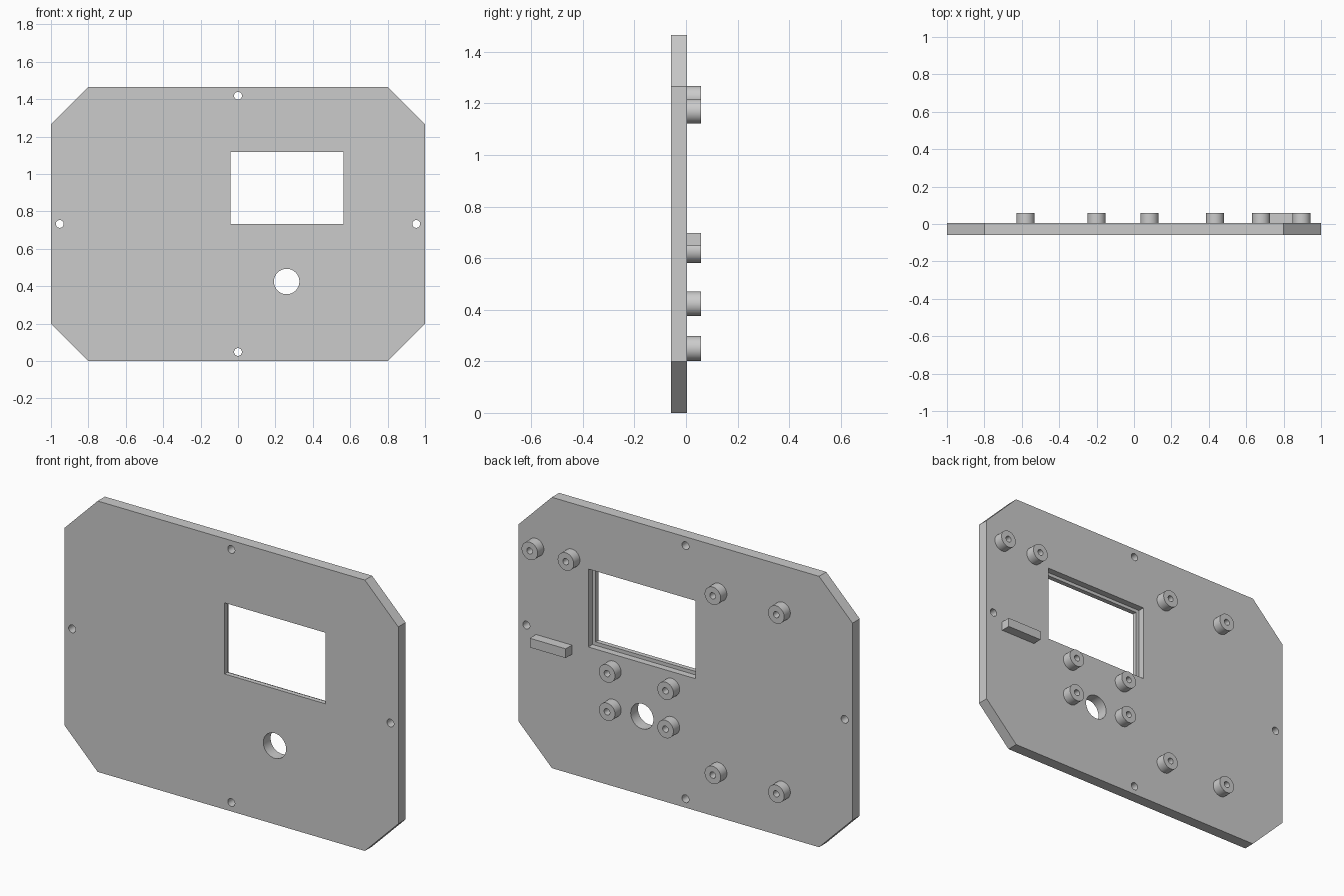
import bpy
import bmesh
import math
from mathutils import Matrix

if "Cube" in bpy.data.objects:
    bpy.data.objects.remove(bpy.data.objects["Cube"])

FRONT, BACK, TIP = -0.0575, 0.0045, 0.0575   # y of plate front, plate back, boss tips

grey = bpy.data.materials.new("light_grey")
grey.diffuse_color = (0.6, 0.6, 0.6, 1)
grey.use_nodes = True
grey.node_tree.nodes["Principled BSDF"].inputs["Base Color"].default_value = grey.diffuse_color


def make(name, bm):
    bmesh.ops.recalc_face_normals(bm, faces=bm.faces)
    mesh = bpy.data.meshes.new(name)
    bm.to_mesh(mesh)
    bm.free()
    mesh.materials.append(grey)
    ob = bpy.data.objects.new(name, mesh)
    bpy.context.collection.objects.link(ob)
    return ob


def prism(name, outline, y0, y1):
    """Extrude an x-z outline from y0 to y1."""
    bm = bmesh.new()
    face = bm.faces.new([bm.verts.new((x, y0, z)) for x, z in outline])
    ext = bmesh.ops.extrude_face_region(bm, geom=[face])
    for v in ext["geom"]:
        if isinstance(v, bmesh.types.BMVert):
            v.co.y = y1
    return make(name, bm)


def box(name, x0, x1, z0, z1, y0, y1):
    return prism(name, [(x0, z0), (x1, z0), (x1, z1), (x0, z1)], y0, y1)


def circle(x, z, r, n=40):
    return [(x + r * math.cos(2 * math.pi * i / n),
             z + r * math.sin(2 * math.pi * i / n)) for i in range(n)]


def smooth(ob):
    bpy.ops.object.select_all(action='DESELECT')
    ob.select_set(True)
    bpy.context.view_layer.objects.active = ob
    bpy.ops.object.shade_smooth_by_angle(angle=math.radians(30))


def boss(name, x, z, r=0.048, hole=0.017, n=40):
    """Hollow standoff: a profile spun round the y axis."""
    bm = bmesh.new()
    profile = [(r, BACK - 0.002), (r, TIP), (hole, TIP), (hole, BACK + 0.001), (0, BACK + 0.001)]
    vs = [bm.verts.new((a, y, 0)) for a, y in profile]
    es = [bm.edges.new(p) for p in zip(vs, vs[1:])]
    bmesh.ops.spin(bm, geom=vs + es, cent=(0, 0, 0), axis=(0, 1, 0),
                   angle=2 * math.pi, steps=n)
    bmesh.ops.remove_doubles(bm, verts=bm.verts, dist=1e-5)
    bmesh.ops.transform(bm, matrix=Matrix.Translation((x, 0, z)), verts=bm.verts)
    smooth(make(name, bm))


# Panel with clipped corners
H, C = 1.466, 0.2
panel = prism("panel", [(-1 + C, 0), (1 - C, 0), (1, C), (1, H - C),
                        (1 - C, H), (-1 + C, H), (-1, H - C), (-1, C)], FRONT, BACK)

# Openings: display window, its rear recess, knob hole and four screw holes
cutters = [box("window_cutter", -0.04, 0.563, 0.733, 1.118, -0.2, 0.2),
           box("recess_cutter", -0.06, 0.582, 0.714, 1.136, BACK - 0.036, 0.2),
           prism("knob_cutter", circle(0.26, 0.425, 0.068, 48), -0.2, 0.2)]
for x, z in [(0, 0.048), (0, H - 0.048), (-0.953, H / 2), (0.953, H / 2)]:
    cutters.append(prism("screw_cutter", circle(x, z, 0.021, 32), -0.2, 0.2))
bpy.context.view_layer.objects.active = panel
for cutter in cutters:
    mod = panel.modifiers.new("cut", 'BOOLEAN')
    mod.operation, mod.solver, mod.object = 'DIFFERENCE', 'EXACT', cutter
    bpy.ops.object.modifier_apply(modifier=mod.name)
    bpy.data.objects.remove(cutter)
smooth(panel)

# Standoffs on the back
for x in (-0.58, -0.2):
    for z in (0.25, 1.22):
        boss("board_standoff", x, z)
for x in (0.083, 0.433):
    for z in (0.423, 0.63):
        boss("knob_standoff", x, z)
for x in (0.68, 0.896):
    boss("corner_standoff", x, 1.17)

# Support bar on the back
box("support_bar", 0.68, 0.895, 0.648, 0.698, BACK - 0.002, TIP)
